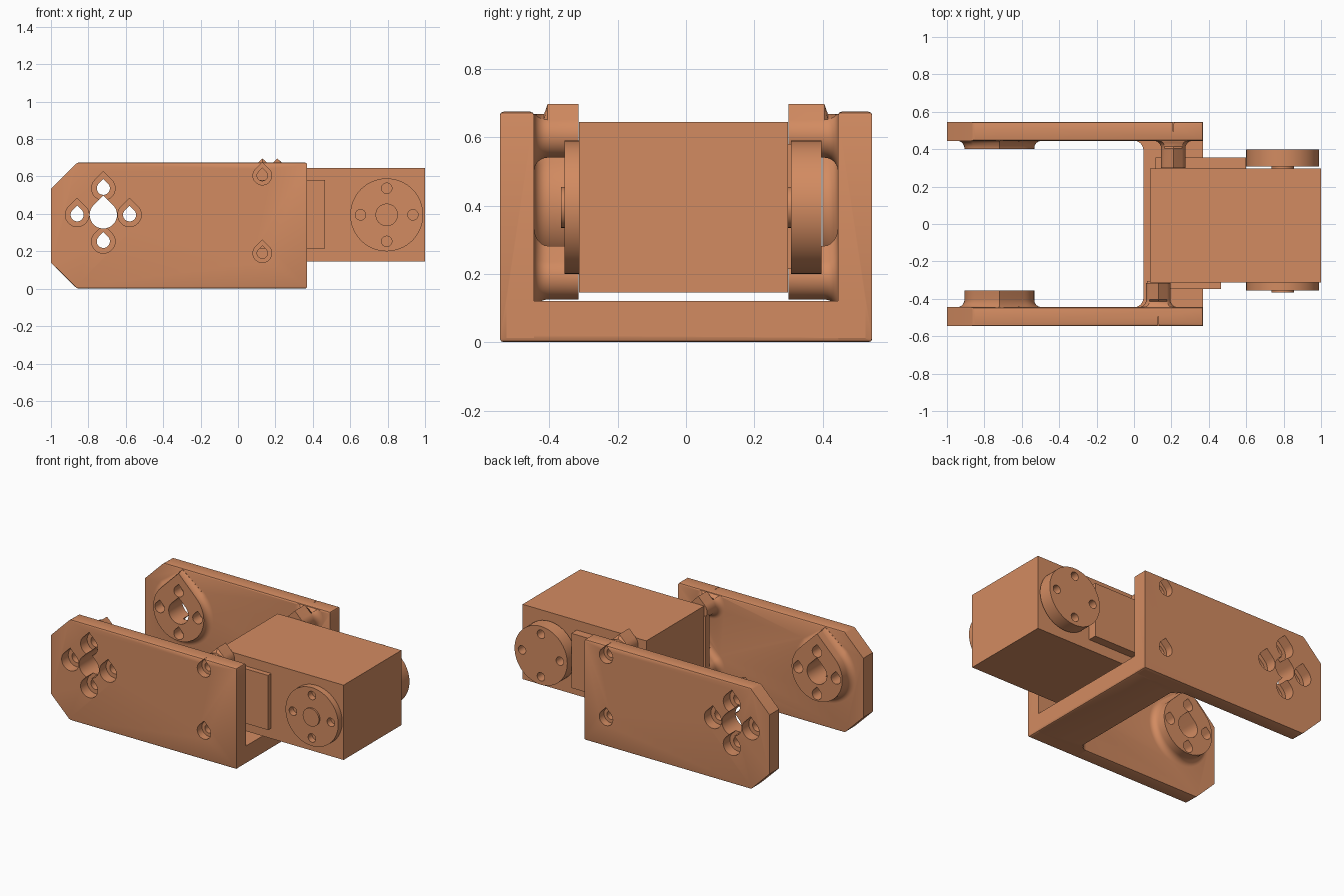
import bpy, bmesh
from math import sin, cos, pi, radians

if "Cube" in bpy.data.objects:
    bpy.data.objects.remove(bpy.data.objects["Cube"], do_unlink=True)

copper = bpy.data.materials.new("copper_orange")
copper.use_nodes = True
colour = (0.65, 0.26, 0.12, 1)
copper.diffuse_color = colour
copper.node_tree.nodes["Principled BSDF"].inputs["Base Color"].default_value = colour


def loft(name, rings, bevel_rule=None):
    """Skin a stack of equal rings and cap both ends."""
    bm = bmesh.new()
    rows = [[bm.verts.new(p) for p in ring] for ring in rings]
    n = len(rows[0])
    for a, b in zip(rows, rows[1:]):
        for i in range(n):
            j = (i + 1) % n
            bm.faces.new((a[i], a[j], b[j], b[i]))
    bm.faces.new(rows[0])
    bm.faces.new(rows[-1])
    bmesh.ops.recalc_face_normals(bm, faces=bm.faces)
    if bevel_rule:
        edges = [e for e in bm.edges if bevel_rule(*(v.co for v in e.verts))]
        bmesh.ops.bevel(bm, geom=edges, offset=0.012, segments=2, profile=0.5, affect='EDGES')
    mesh = bpy.data.meshes.new(name)
    bm.to_mesh(mesh)
    bm.free()
    mesh.materials.append(copper)
    obj = bpy.data.objects.new(name, mesh)
    bpy.context.collection.objects.link(obj)
    return obj


def box(name, x0, x1, y0, y1, z0, z1):
    return loft(name, [[(x0, y0, z), (x1, y0, z), (x1, y1, z), (x0, y1, z)] for z in (z0, z1)])


def disc(name, x, z, r, y0, y1, sides=64):
    ring = [(x + r * cos(2 * pi * i / sides), z + r * sin(2 * pi * i / sides)) for i in range(sides)]
    return loft(name, [[(px, y, pz) for px, pz in ring] for y in (y0, y1)])


def teardrop(name, x, z, steps, top=None, r_free=0):
    """Loft teardrop rings (y, radius); rings wider than r_free stay below top."""
    rings = []
    for y, r in steps:
        pts = [(x + r * cos(radians(a)), z + r * sin(radians(a))) for a in range(135, 406, 6)]
        pts.append((x, z + r * 2 ** 0.5))
        limit = top if top and r > r_free + 1e-4 else 9
        rings.append([(px, y, min(pz, limit)) for px, pz in pts])
    return loft(name, rings)


def boolean(obj, tool, operation):
    mod = obj.modifiers.new("bool", 'BOOLEAN')
    mod.operation, mod.object, mod.solver = operation, tool, 'EXACT'
    bpy.context.view_layer.objects.active = obj
    bpy.ops.object.modifier_apply(modifier=mod.name)
    bpy.data.objects.remove(tool, do_unlink=True)


def smooth(obj):
    bpy.ops.object.select_all(action='DESELECT')
    obj.select_set(True)
    bpy.context.view_layer.objects.active = obj
    bpy.ops.object.shade_smooth_by_angle(angle=radians(30))


INNER, OUTER, TOP, MID = 0.445, 0.545, 0.675, 0.395


def boss(x, z, r, side, height, fillet=0.04):
    """Teardrop boss on a plate's inner face, with a concave fillet at its root."""
    steps = [(side * (INNER + 0.03), r + fillet)]
    for i in range(7):
        t = i * pi / 12
        steps.append((side * (INNER - fillet * (1 - cos(t))), r + fillet * (1 - sin(t))))
    steps.append((side * (INNER - height), r))
    return teardrop("boss", x, z, steps, TOP - 0.007, r)


def screw_hole(x, z, wide, narrow, side, depth):
    floor = side * (OUTER - depth)
    return teardrop("hole", x, z, [(side * 0.6, wide), (floor, wide), (floor, narrow), (side * 0.25, narrow)])


def rim(a, b):
    return abs(a.z - b.z) < 1e-4 and (a.z < 1e-4 or a.z > TOP - 1e-4)


# Side plates with their bosses and holes
outline = [(-1, 0.14), (-0.86, 0), (0.37, 0), (0.37, TOP), (-0.86, TOP), (-1, 0.535)]
plates = []
for side, name, screw_x, big_height, small_height in (
        (-1, "right_plate", 0.13, 0.09, 0.13), (1, "left_plate", 0.21, 0.045, 0.145)):
    plate = loft(name, [[(x, side * y, z) for x, z in outline] for y in (INNER, OUTER)], rim)
    boolean(plate, boss(-0.72, MID, 0.187, side, big_height), 'UNION')
    for z in (0.19, 0.605):
        boolean(plate, boss(screw_x, z, 0.065, side, small_height), 'UNION')
        boolean(plate, screw_hole(screw_x, z, 0.05, 0.028, side, 0.05), 'DIFFERENCE')
    boolean(plate, teardrop("hole", -0.72, MID, [(side * 0.25, 0.073), (side * 0.6, 0.073)]), 'DIFFERENCE')
    for dx, dz in ((0.14, 0), (-0.14, 0), (0, 0.142), (0, -0.142)):
        boolean(plate, screw_hole(-0.72 + dx, MID + dz, 0.063, 0.035, side, 0.07), 'DIFFERENCE')
    plates.append(plate)

# Floor joining the plates, with rounded inner corners
half = [(0.37, 0.525), (0, 0.525)]
half += [(0.05 * sin(i * pi / 16), INNER - 0.05 + 0.05 * cos(i * pi / 16)) for i in range(9)]
profile = half + [(x, -y) for x, y in reversed(half)]
floor = loft("floor", [[(x, y, z) for x, y in profile] for z in (0, 0.12)],
             lambda a, b: max(a.z, b.z) < 1e-4 and min(a.x, b.x) > 0.045)
bracket = plates[0]
boolean(bracket, floor, 'UNION')
boolean(bracket, plates[1], 'UNION')
bracket.name = "bracket"
smooth(bracket)

# Motor body and its side covers
box("motor_body", 0.085, 1, -0.313, 0.298, 0.145, 0.645)
box("right_cover", 0.07, 0.465, -0.347, -0.305, 0.215, 0.58)
box("left_cover", 0.115, 0.6, 0.29, 0.355, 0.215, 0.58)

# Round output horns with four screw holes each
for name, y0, y1 in (("right_horn", -0.355, -0.313), ("left_horn", 0.307, 0.397)):
    horn = disc(name, 0.795, MID, 0.195, y0, y1)
    for dx, dz in ((0.14, 0), (-0.14, 0), (0, 0.142), (0, -0.142)):
        boolean(horn, disc("hole", 0.795 + dx, MID + dz, 0.028, y0 - 0.02, y1 + 0.02, 32), 'DIFFERENCE')
    smooth(horn)
smooth(disc("right_horn_hub", 0.795, MID, 0.06, -0.366, -0.31, 48))
smooth(disc("left_shaft", 0.795, MID, 0.06, 0.29, 0.32, 48))
